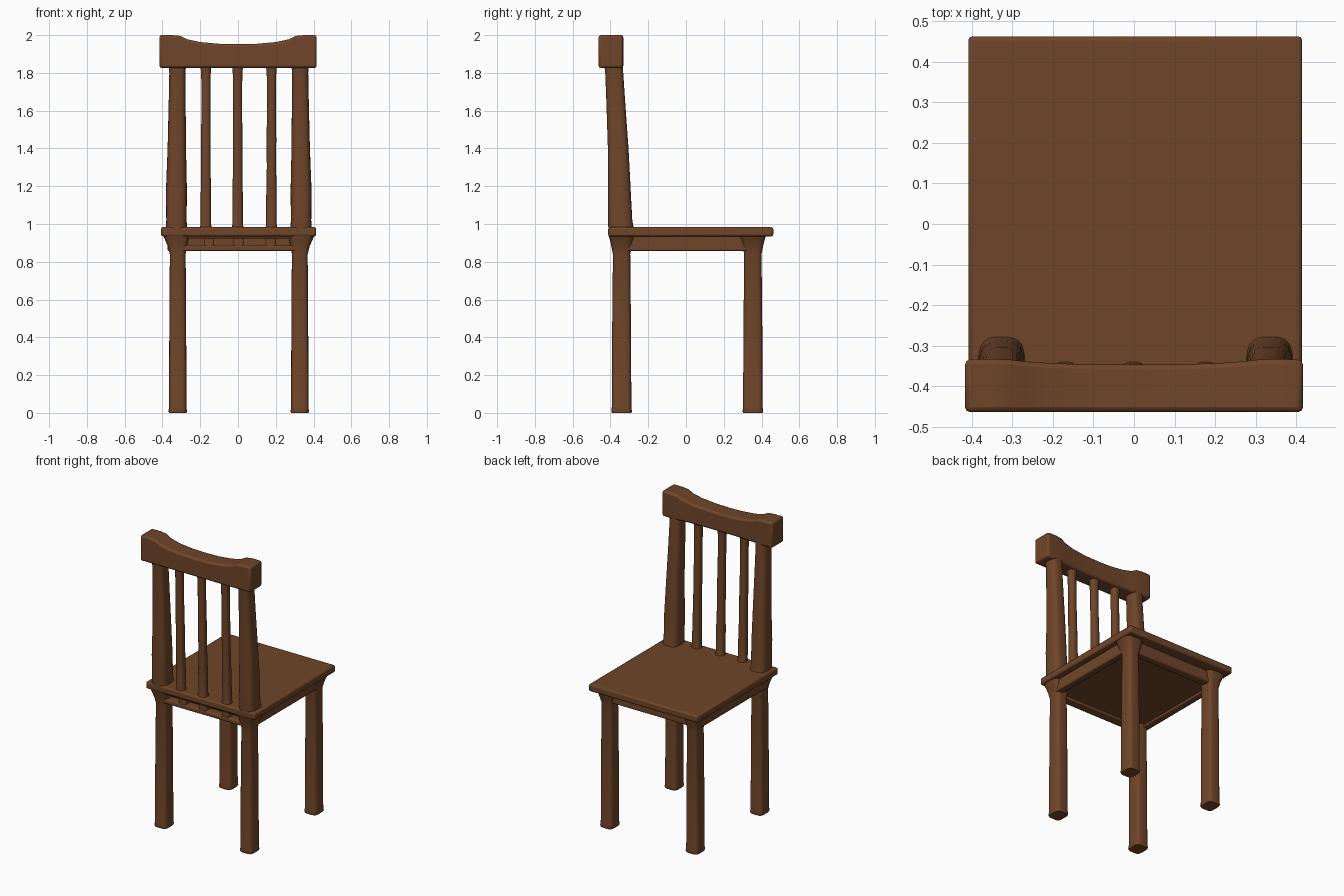
import bpy, bmesh, math

if "Cube" in bpy.data.objects:
    bpy.data.objects.remove(bpy.data.objects["Cube"])

wood = bpy.data.materials.new("brown_wood")
wood.diffuse_color = (0.16, 0.06, 0.022, 1)
wood.use_nodes = True
wood.node_tree.nodes["Principled BSDF"].inputs["Base Color"].default_value = wood.diffuse_color


def finish(name, bm, bevel=0.0, segments=2):
    bmesh.ops.recalc_face_normals(bm, faces=bm.faces)
    mesh = bpy.data.meshes.new(name)
    bm.to_mesh(mesh)
    bm.free()
    mesh.materials.append(wood)
    ob = bpy.data.objects.new(name, mesh)
    bpy.context.collection.objects.link(ob)
    if bevel:
        mod = ob.modifiers.new("soft_edges", 'BEVEL')
        mod.width, mod.segments = bevel, segments
        mod.limit_method, mod.angle_limit = 'ANGLE', math.radians(40)
    bpy.ops.object.select_all(action='DESELECT')
    ob.select_set(True)
    bpy.context.view_layer.objects.active = ob
    bpy.ops.object.shade_smooth_by_angle(angle=math.radians(40))
    return ob


def box(name, lo, hi, bevel=0.008):
    bm = bmesh.new()
    bmesh.ops.create_cube(bm, size=1)
    for v in bm.verts:
        v.co = [(a + b) / 2 + c * (b - a) for a, b, c in zip(lo, hi, v.co)]
    return finish(name, bm, bevel)


def loft(name, rings, power=2.0, sides=24):
    """Rings of (x, y, z, half_width, half_depth); higher power = squarer."""
    bm = bmesh.new()

    def bulge(t):
        return math.copysign(abs(t) ** (2 / power), t)

    loops = []
    for x, y, z, hx, hy in rings:
        angles = [2 * math.pi * (i + 0.5) / sides for i in range(sides)]
        loops.append([bm.verts.new((x + hx * bulge(math.cos(a)),
                                    y + hy * bulge(math.sin(a)), z)) for a in angles])
    for a, b in zip(loops, loops[1:]):
        for i in range(sides):
            j = (i + 1) % sides
            bm.faces.new((a[i], a[j], b[j], b[i]))
    bm.faces.new(loops[0])
    bm.faces.new(loops[-1])
    return finish(name, bm)


# Seat slab and the panel closing its underside
box("seat", (-0.408, -0.412, 0.935), (0.414, 0.462, 0.983), 0.01)
box("under_panel", (-0.34, -0.335, 0.872), (0.34, 0.35, 0.94), 0)

# Apron rails
box("front_apron", (-0.34, 0.335, 0.857), (0.34, 0.39, 0.94))
for side, s in (("left", -1), ("right", 1)):
    xs = sorted((s * 0.325, s * 0.373))
    box(side + "_apron", (xs[0], -0.36, 0.857), (xs[1], 0.36, 0.94))

# Back apron with four slots
box("back_apron_rail", (-0.34, -0.39, 0.857), (0.34, -0.325, 0.888))
box("back_apron_lip", (-0.36, -0.395, 0.922), (0.36, -0.33, 0.94))
for i, x in enumerate((-0.152, 0.002, 0.172)):
    box(f"back_apron_block_{i}", (x - 0.026, -0.388, 0.87), (x + 0.026, -0.33, 0.93))

# Legs flare into the seat; posts taper and lean back
for side, s in (("left", -1), ("right", 1)):
    for part, y in (("rear_leg", -0.341), ("front_leg", 0.354)):
        rings = [(0.323, 0, 0.046, 0.052), (0.323, 0.008, 0.049, 0.055),
                 (0.323, 0.03, 0.046, 0.052), (0.323, 0.45, 0.045, 0.05),
                 (0.323, 0.84, 0.042, 0.046), (0.325, 0.88, 0.05, 0.054),
                 (0.328, 0.915, 0.062, 0.062), (0.332, 0.94, 0.07, 0.07)]
        loft(f"{side}_{part}", [(s * x + 0.004, y, z, hx, hy)
                                for x, z, hx, hy in rings], 4)
    rings = [(0.33, -0.343, 0.97, 0.058, 0.068), (0.33, -0.349, 1.02, 0.054, 0.065),
             (0.33, -0.353, 1.17, 0.056, 0.061), (0.328, -0.359, 1.4, 0.049, 0.055),
             (0.326, -0.372, 1.65, 0.045, 0.05), (0.325, -0.38, 1.8, 0.043, 0.048),
             (0.325, -0.385, 1.86, 0.048, 0.05)]
    loft(side + "_back_post", [(s * r[0] + 0.004,) + r[1:] for r in rings], 3)

# Back spindles
for name, x in (("left", -0.17), ("middle", -0.002), ("right", 0.177)):
    rings = [(0.97, 0.034), (1.0, 0.028), (1.15, 0.028), (1.3, 0.025), (1.45, 0.026),
             (1.6, 0.024), (1.78, 0.025), (1.81, 0.027), (1.85, 0.03)]
    loft(name + "_spindle", [(x, -0.37 - 0.02 * (z - 0.97) / 0.88, z, r, r)
                             for z, r in rings], 2.6, 16)

# Top rail: dipped profile, end blocks slightly thicker than the middle
half = [(0, 1.952, -0.346), (0.1, 1.954, -0.346), (0.2, 1.963, -0.343),
        (0.27, 1.978, -0.338), (0.305, 1.996, -0.334), (0.35, 2.0, -0.332),
        (0.416, 2.0, -0.334)]
profile = [(-x, z, y) for x, z, y in reversed(half[1:])] + half
bm = bmesh.new()
sections = []
for x, z, y in profile:
    sections.append([bm.verts.new((x, a, h))
                     for a, h in ((-0.463, 1.826), (y, 1.826), (y, z), (-0.463, z))])
for a, b in zip(sections, sections[1:]):
    for i in range(4):
        j = (i + 1) % 4
        bm.faces.new((a[i], a[j], b[j], b[i]))
bm.faces.new(sections[0])
bm.faces.new(sections[-1])
finish("top_rail", bm, 0.012)
